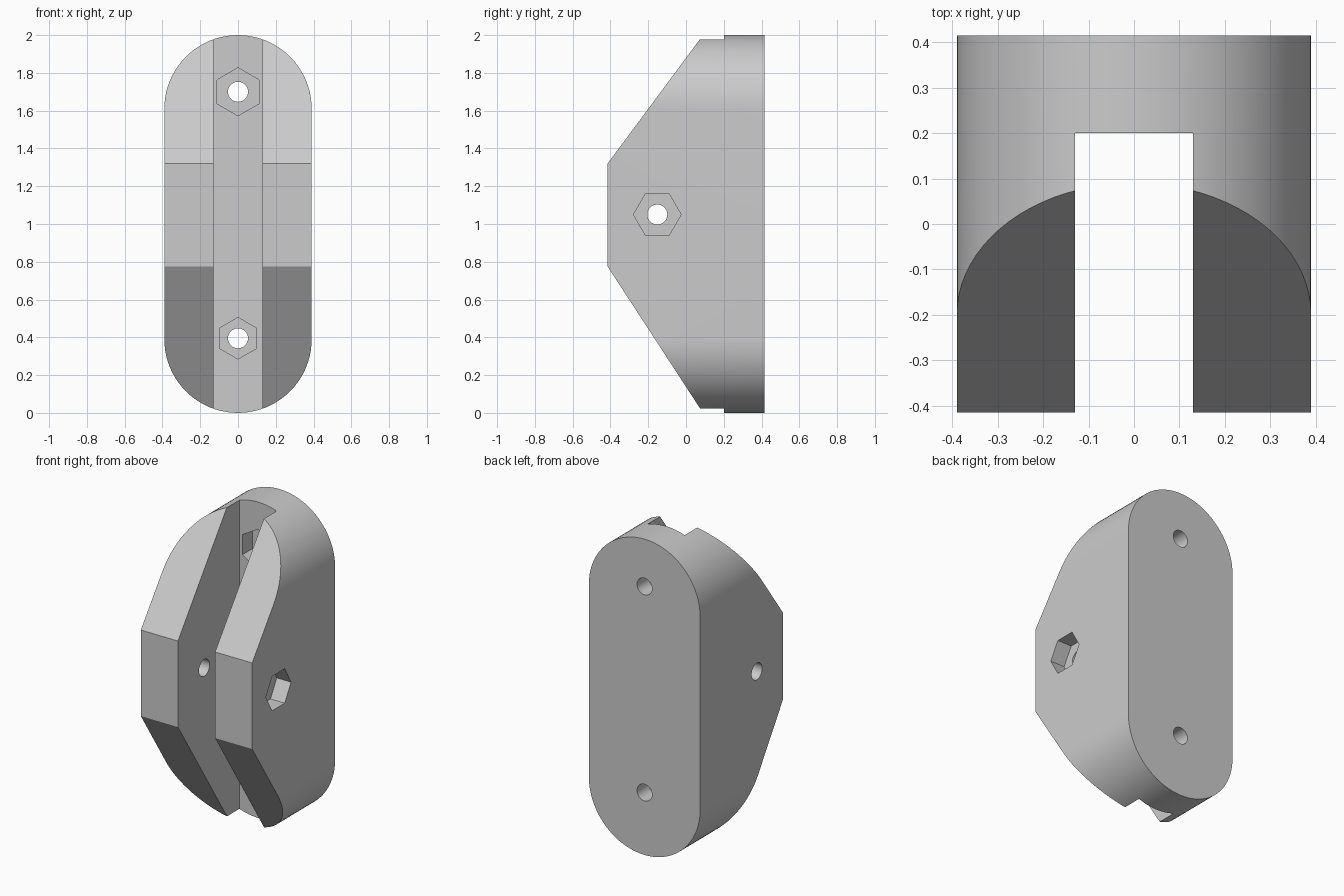
import bpy, bmesh, math
from mathutils import Vector, Matrix

cube = bpy.data.objects.get("Cube")
if cube:
    bpy.data.objects.remove(cube, do_unlink=True)

HALF_W, DEPTH, SLOT_W, SLOT_Y = 0.39, 0.415, 0.13, 0.20
HOLE_R, NUT_DEPTH = 0.053, 0.10

grey = bpy.data.materials.new("light grey plastic")
grey.use_nodes = True
colour = (0.6, 0.6, 0.6, 1)
grey.diffuse_color = colour
grey.node_tree.nodes["Principled BSDF"].inputs["Base Color"].default_value = colour


def add_object(name, bm):
    bmesh.ops.recalc_face_normals(bm, faces=bm.faces)
    mesh = bpy.data.meshes.new(name)
    bm.to_mesh(mesh)
    bm.free()
    mesh.materials.append(grey)
    obj = bpy.data.objects.new(name, mesh)
    bpy.context.collection.objects.link(obj)
    return obj


def prism(name, start, end, radius, sides, turn=0):
    """Cylinder or hexagonal prism between two points."""
    start, end = Vector(start), Vector(end)
    axis = end - start
    place = Matrix.Translation((start + end) / 2) @ axis.to_track_quat('Z', 'Y').to_matrix().to_4x4()
    bm = bmesh.new()
    bmesh.ops.create_cone(bm, cap_ends=True, segments=sides, radius1=radius, radius2=radius,
                          depth=axis.length, matrix=place @ Matrix.Rotation(turn, 4, 'Z'))
    return add_object(name, bm)


def cut(target, cutter):
    mod = target.modifiers.new("cut", 'BOOLEAN')
    mod.operation, mod.solver, mod.object = 'DIFFERENCE', 'EXACT', cutter
    bpy.context.view_layer.objects.active = target
    bpy.ops.object.modifier_apply(modifier=mod.name)
    bpy.data.objects.remove(cutter, do_unlink=True)


# Body: rounded-end outline extruded from back to front
bm = bmesh.new()
STEPS = 40
outline = []
for centre, first in ((2 - HALF_W, 0), (HALF_W, math.pi)):
    for i in range(STEPS + 1):
        a = first + math.pi * i / STEPS
        outline.append(bm.verts.new((HALF_W * math.cos(a), DEPTH, centre + HALF_W * math.sin(a))))
face = bm.faces.new(outline)
moved = bmesh.ops.extrude_face_region(bm, geom=[face])["geom"]
bmesh.ops.translate(bm, vec=(0, -2 * DEPTH, 0),
                    verts=[g for g in moved if isinstance(g, bmesh.types.BMVert)])

# Sloped front, above and below the flat middle
for z, tip in ((1.32, 2.0), (0.775, 0.0)):
    run, rise = 0.09 + DEPTH, tip - z
    normal = Vector((0, -abs(rise), math.copysign(run, rise)))
    bmesh.ops.bisect_plane(bm, geom=bm.verts[:] + bm.edges[:] + bm.faces[:],
                           plane_co=(0, -DEPTH, z), plane_no=normal, clear_outer=True)
    bmesh.ops.holes_fill(bm, edges=[e for e in bm.edges if e.is_boundary], sides=0)
body = add_object("bracket_body", bm)

# Full-height slot between the two cheeks
bm = bmesh.new()
bmesh.ops.create_cube(bm, size=1)
bmesh.ops.scale(bm, vec=(2 * SLOT_W, 1, 3), verts=bm.verts)
bmesh.ops.translate(bm, vec=(0, SLOT_Y - 0.5, 1), verts=bm.verts)
cut(body, add_object("slot_cutter", bm))

# Screw holes with nut recesses in the slot floor, points up
for z, nut_r in ((1.70, 0.127), (0.395, 0.11)):
    cut(body, prism("screw_hole_cutter", (0, 0, z), (0, 0.6, z), HOLE_R, 32))
    nut = prism("nut_cutter", (0, SLOT_Y - 0.05, z), (0, SLOT_Y + NUT_DEPTH, z), nut_r, 6)
    # Stand the hexagon on a point
    spin = Matrix.Translation((0, 0, z))
    top = max(nut.data.vertices, key=lambda v: v.co.z).co
    if top.z - z < nut_r * 0.95:
        nut.data.transform(spin @ Matrix.Rotation(math.pi / 6, 4, 'Y') @ spin.inverted())
    cut(body, nut)

# Cross bolt hole through both cheeks, nut recess on the left with flats up
BY, BZ, nut_r = -0.152, 1.05, 0.126
cut(body, prism("bolt_hole_cutter", (-0.6, BY, BZ), (0.6, BY, BZ), HOLE_R, 32))
nut = prism("bolt_nut_cutter", (HALF_W - NUT_DEPTH, BY, BZ), (0.6, BY, BZ), nut_r, 6)
if max(v.co.z for v in nut.data.vertices) - BZ > nut_r * 0.95:
    spin = Matrix.Translation((0, BY, BZ))
    nut.data.transform(spin @ Matrix.Rotation(math.pi / 6, 4, 'X') @ spin.inverted())
cut(body, nut)

# Smooth rounded ends, crisp edges
bpy.ops.object.select_all(action='DESELECT')
body.select_set(True)
bpy.context.view_layer.objects.active = body
bpy.ops.object.shade_smooth_by_angle(angle=math.radians(25))
